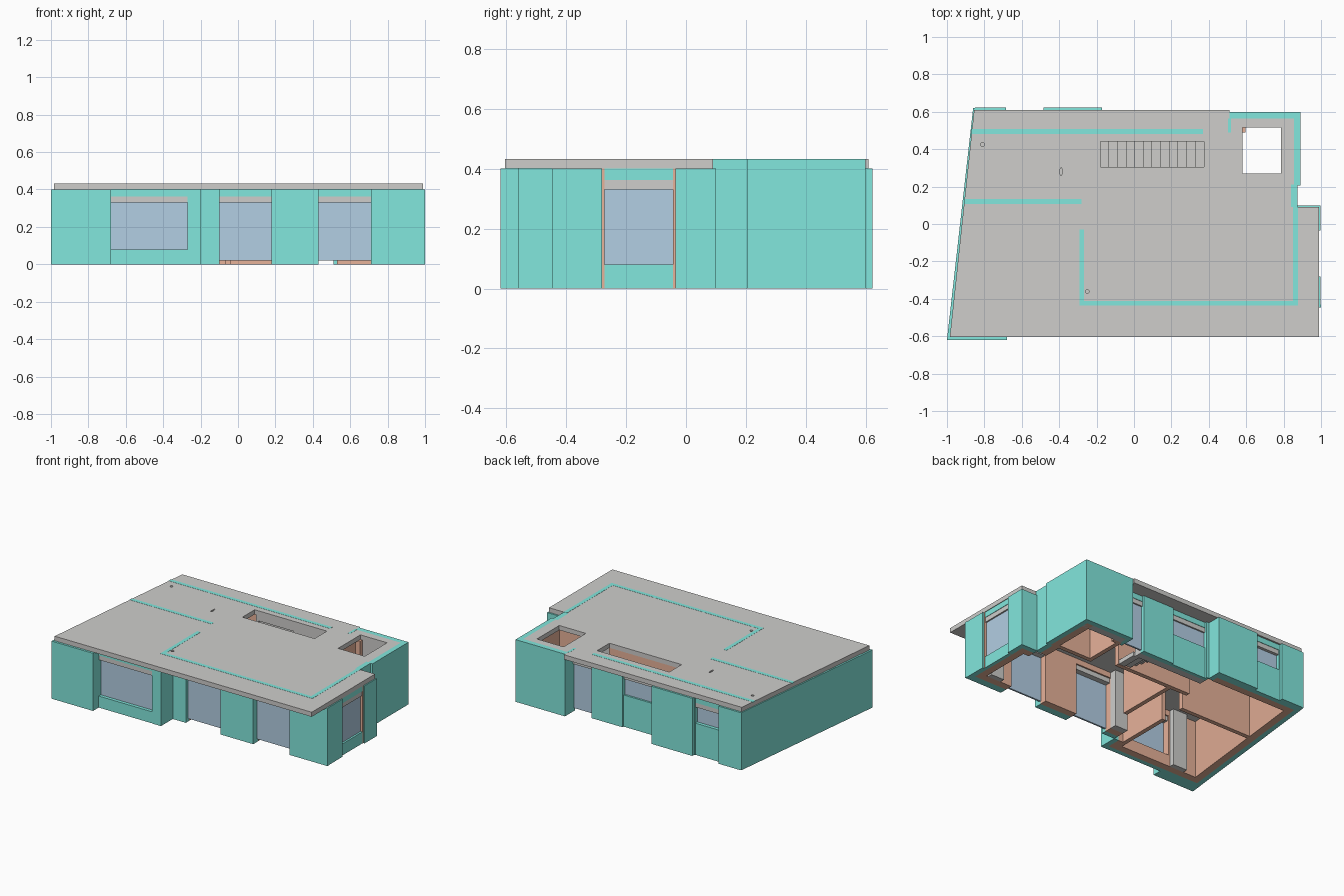
import bpy, bmesh, math

if "Cube" in bpy.data.objects:
    bpy.data.objects.remove(bpy.data.objects["Cube"])

def material(name, rgb):
    m = bpy.data.materials.new(name)
    m.diffuse_color = (*rgb, 1)
    m.use_nodes = True
    m.node_tree.nodes["Principled BSDF"].inputs["Base Color"].default_value = m.diffuse_color
    return m

TEAL = material("teal_insulation", (0.232, 0.83, 0.75))
GREY = material("grey_concrete", (0.62, 0.615, 0.60))
CLAY = material("clay_brick", (0.80, 0.445, 0.32))
GLASS = material("blue_glass", (0.45, 0.62, 0.77))
H, TOP = 0.40, 0.432          # wall height, slab top
SKIN, LINING = 0.035, 0.05    # insulation and lining thickness

def prism(name, pts, z0, z1, mat):
    bm = bmesh.new()
    base = bm.faces.new([bm.verts.new((x, y, z0)) for x, y in pts])
    ext = bmesh.ops.extrude_face_region(bm, geom=[base])["geom"]
    for v in ext:
        if isinstance(v, bmesh.types.BMVert):
            v.co.z = z1
    bmesh.ops.recalc_face_normals(bm, faces=bm.faces)
    me = bpy.data.meshes.new(name)
    bm.to_mesh(me)
    bm.free()
    me.materials.append(mat)
    ob = bpy.data.objects.new(name, me)
    bpy.context.collection.objects.link(ob)
    return ob

def box(name, x0, x1, y0, y1, z0, z1, mat):
    return prism(name, [(x0, y0), (x1, y0), (x1, y1), (x0, y1)], z0, z1, mat)

def layer(name, axis, a0, a1, face, out, d0, d1, z0, z1, mat):
    """Box along an axis, between depths d0 and d1 behind the outer face."""
    p, q = sorted((face - out * d0, face - out * d1))
    if axis == "x":
        box(name, a0, a1, p, q, z0, z1, mat)
    else:
        box(name, p, q, a0, a1, z0, z1, mat)

def wall(name, axis, a0, a1, face, out, openings=(), top=H, trim=(0, 0), lining=CLAY, inset=0.012):
    """Two-layer wall; openings are (start, end, sill height), glass set back by inset."""
    def both(part, s, e, z0, z1, recess=0.0):
        layer(name + part + "_skin", axis, s, e, face, out, recess, SKIN, z0, z1, TEAL)
        i0 = s + (trim[0] if s == a0 else 0)
        i1 = e - (trim[1] if e == a1 else 0)
        if i1 > i0:
            layer(name + part + "_lining", axis, i0, i1, face, out, SKIN,
                  SKIN + LINING, z0, min(z1, H), lining)
    pos = a0
    for s, e, sill in openings:
        if s - pos > 0.001:
            both("_pier", pos, s, 0, top)
        if sill > 0.05:
            both("_sill", s, e, 0, sill, inset)
        both("_header", s, e, 0.362, top, inset)
        layer(name + "_lintel", axis, s, e, face, out, inset + 0.003, 0.075, 0.33, 0.362, GREY)
        layer(name + "_window", axis, s, e, face, out, 0.025, 0.037, sill, 0.33, GLASS)
        pos = e
    if a1 - pos > 0.001:
        both("_pier", pos, a1, 0, top)

# outer walls
wall("front_left", "x", -0.98, -0.20, -0.56, -1, [(-0.68, -0.27, 0.08)],
     trim=(0.03, 0.035), inset=0.002)
wall("front_return", "y", -0.525, -0.43, -0.20, 1, trim=(0.05, 0))
wall("front_right", "x", -0.20, 0.995, -0.43, -1,
     [(-0.10, 0.18, 0.02), (0.43, 0.71, 0.02)], trim=(0, 0.035))
wall("right", "y", -0.43, 0.10, 0.998, 1, [(-0.28, -0.035, 0.08)], trim=(0.035, 0.035))
for i, y in enumerate((-0.28, -0.043)):
    box("right_jamb_%d" % i, 0.94, 0.988, y, y + 0.008, 0, H, CLAY)
wall("right_return", "x", 0.87, 0.965, 0.10, 1)
wall("right_link", "y", 0.09, 0.21, 0.875, 1, top=TOP)
wall("core_right", "y", 0.205, 0.60, 0.89, 1, top=TOP, trim=(0, 0.035))
wall("core_back", "x", 0.51, 0.855, 0.60, 1, top=TOP, trim=(0.03, 0), lining=GREY)
wall("core_left", "y", 0.49, 0.565, 0.51, -1)
wall("back_recess", "x", -0.17, 0.51, 0.525, 1,
     [(-0.15, 0.12, 0.22), (0.36, 0.51, 0.02)], lining=GREY)
wall("back_return", "y", 0.52, 0.565, -0.17, 1)
wall("back_left", "x", -0.86, -0.17, 0.60, 1, [(-0.68, -0.49, 0.22)],
     trim=(0.03, 0.03), inset=0.002)

# slanted left wall
def slanted(name, d0, d1, y0, y1, mat):
    xs = lambda y, d: -1.0 + (y + 0.62) * 0.14 / 1.24 + d
    prism(name, [(xs(y0, d0), y0), (xs(y0, d1), y0), (xs(y1, d1), y1), (xs(y1, d0), y1)], 0, H, mat)
slanted("left_skin", 0, SKIN, -0.62, 0.62, TEAL)
slanted("left_lining", SKIN, SKIN + LINING, -0.53, 0.565, CLAY)

# raised insulation panels
for name, x0, x1, y0, y1 in [
        ("front_panel_left", -0.99, -0.68, -0.62, -0.56),
        ("front_panel_middle", 0.18, 0.43, -0.447, -0.43),
        ("front_panel_right", 0.71, 1.0, -0.447, -0.43),
        ("back_panel_left", -0.85, -0.685, 0.60, 0.623),
        ("back_panel_middle", -0.485, -0.17, 0.60, 0.623)]:
    box(name, x0, x1, y0, y1, 0, H, TEAL)

# roof slab with stair, shaft and pipe openings
slab = prism("roof_slab", [(-0.985, -0.605), (0.99, -0.605), (0.99, 0.09), (0.84, 0.09), (0.84, 0.21),
                           (0.855, 0.21), (0.855, 0.565), (0.51, 0.565), (0.51, 0.61), (-0.855, 0.61)],
             H, TOP, GREY)
def disc(x, y, rx, ry):
    return [(x + rx * math.cos(i * math.pi / 6), y + ry * math.sin(i * math.pi / 6)) for i in range(12)]
LOW, BLIND = H - 0.05, H + 0.004
cutters = [
    (LOW, [(-0.18, 0.305), (0.375, 0.305), (0.375, 0.44), (-0.18, 0.44)]),
    (LOW, [(0.58, 0.27), (0.785, 0.27), (0.785, 0.515), (0.58, 0.515)]),
    (BLIND, disc(-0.81, 0.425, 0.01, 0.01)),
    (BLIND, disc(-0.25, -0.36, 0.01, 0.01)),
    (BLIND, disc(-0.39, 0.28, 0.006, 0.022))]
for i, (z0, pts) in enumerate(cutters):
    c = prism("slab_cutter_%d" % i, pts, z0, TOP + 0.05, GREY)
    c.hide_render = True
    c.display_type = "WIRE"
    m = slab.modifiers.new("opening_%d" % i, "BOOLEAN")
    m.object, m.operation, m.solver = c, "DIFFERENCE", "EXACT"

# thermal break strips flush in the slab top
for i, (x0, x1, y0, y1) in enumerate([
        (-0.87, 0.37, 0.481, 0.507), (-0.91, -0.28, 0.108, 0.134), (-0.292, -0.266, -0.411, -0.03),
        (-0.292, 0.877, -0.437, -0.411), (0.851, 0.877, -0.411, 0.09), (0.502, 0.518, 0.49, 0.565)]):
    box("thermal_strip_%d" % i, x0, x1, y0, y1, TOP - 0.004, TOP + 0.001, TEAL)

# stair flight climbing under the long opening
N = 12
step = 0.555 / N
for i in range(N):
    x = 0.375 - i * step
    z = (i + 1) * 0.38 / (N + 1)
    box("stair_step_%d" % (i + 1), x - step, x, 0.302, 0.44, max(0, z - 0.05), z, GREY)

# inner partitions
for name, x0, x1, y0, y1 in [
        ("partition_left", -0.86, -0.28, 0.105, 0.135),
        ("partition_middle", -0.07, -0.04, -0.15, 0.27),
        ("partition_stair", -0.20, 0.38, 0.27, 0.30),
        ("partition_front", -0.30, -0.27, -0.475, -0.05),
        ("partition_core_front", 0.53, 0.84, 0.21, 0.24),
        ("partition_core_side", 0.53, 0.56, 0.24, 0.515)]:
    box(name, x0, x1, y0, y1, 0, H, CLAY)

# concrete columns
for name, x0, x1, y0, y1 in [
        ("column_front", -0.20, -0.10, -0.345, -0.30),
        ("column_left", -0.80, -0.69, -0.475, -0.44),
        ("column_right", 0.80, 0.90, -0.345, -0.31)]:
    box(name, x0, x1, y0, y1, 0, H, GREY)
